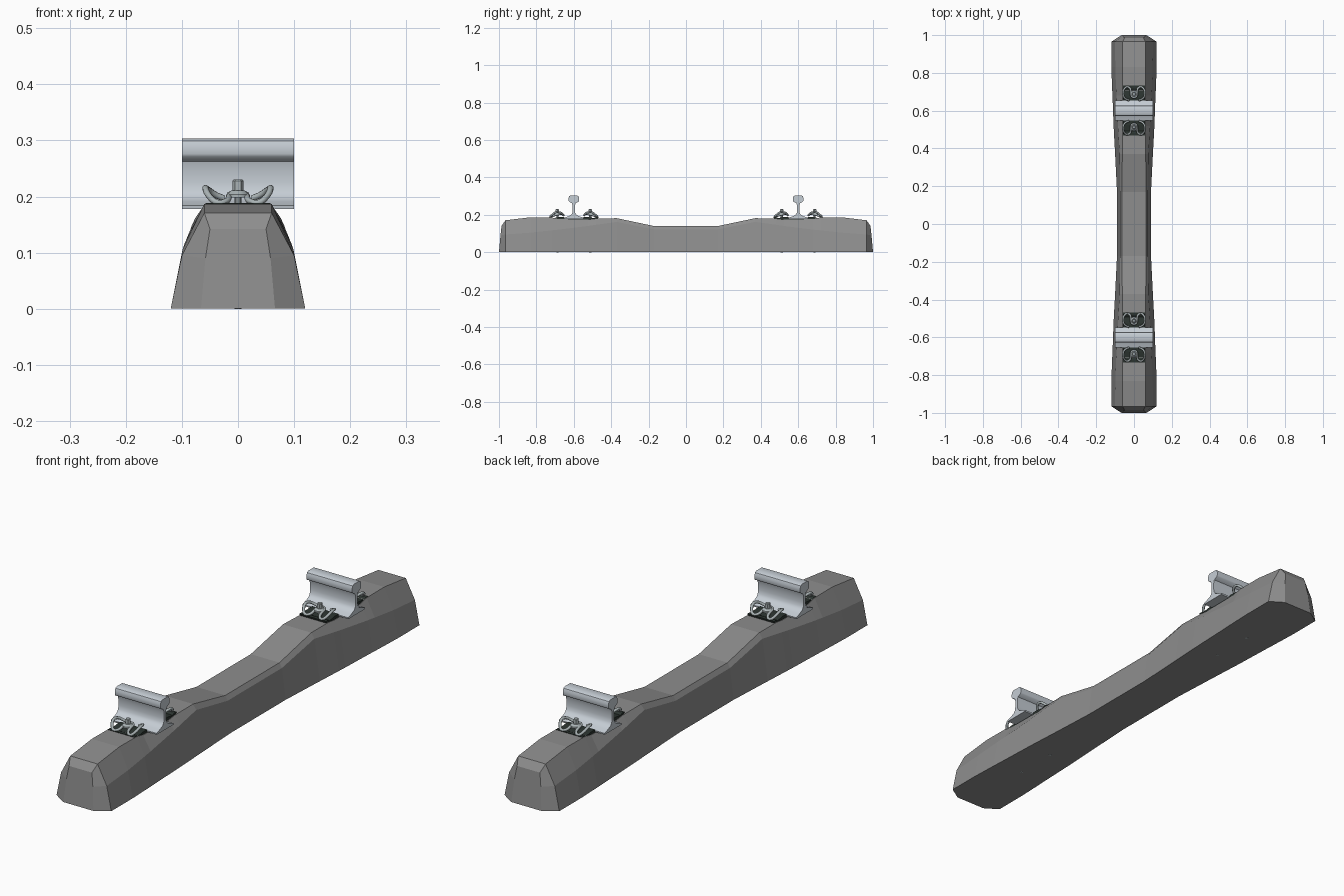
import bpy, bmesh, math
from mathutils import Vector

cube = bpy.data.objects.get("Cube")
if cube:
    bpy.data.objects.remove(cube)


def material(name, rgb, rough=0.7):
    m = bpy.data.materials.new(name)
    m.use_nodes = True
    m.diffuse_color = (*rgb, 1)
    b = next(n for n in m.node_tree.nodes if n.type == "BSDF_PRINCIPLED")
    b.inputs["Base Color"].default_value = (*rgb, 1)
    b.inputs["Roughness"].default_value = rough
    return m


CONCRETE = material("concrete grey", (0.27, 0.27, 0.27))
STEEL = material("rail steel", (0.56, 0.61, 0.66))
CLIP = material("clip steel", (0.40, 0.45, 0.46))
PLATE = material("dark plate", (0.025, 0.035, 0.03))


def finish(name, bm, mat, smooth=None):
    bmesh.ops.recalc_face_normals(bm, faces=bm.faces)
    me = bpy.data.meshes.new(name)
    bm.to_mesh(me)
    bm.free()
    ob = bpy.data.objects.new(name, me)
    bpy.context.collection.objects.link(ob)
    me.materials.append(mat)
    if smooth:
        shade(ob, smooth)
    return ob


def shade(ob, angle):
    bpy.ops.object.select_all(action="DESELECT")
    ob.select_set(True)
    bpy.context.view_layer.objects.active = ob
    bpy.ops.object.shade_smooth_by_angle(angle=math.radians(angle))


def loft(name, rings, mat, smooth=None):
    """Skin closed rings of points and cap both ends."""
    bm = bmesh.new()
    vs = [[bm.verts.new(p) for p in ring] for ring in rings]
    n = len(vs[0])
    for a, b in zip(vs, vs[1:]):
        for i in range(n):
            j = (i + 1) % n
            bm.faces.new((a[i], a[j], b[j], b[i]))
    bm.faces.new(vs[0])
    bm.faces.new(vs[-1])
    return finish(name, bm, mat, smooth)


def mirror_ring(half):
    return half + [(-x, y, z) for x, y, z in reversed(half)]


# Sleeper: y, bottom half width, shoulder half width and height, top half width and height
stations = [
    (0.17, 0.09, 0.074, 0.122, 0.063, 0.14),
    (0.37, 0.10, 0.076, 0.162, 0.062, 0.182),
    (0.48, 0.106, 0.083, 0.147, 0.06, 0.180),
    (0.52, 0.108, 0.085, 0.141, 0.06, 0.175),
    (0.68, 0.114, 0.093, 0.121, 0.06, 0.177),
    (0.72, 0.116, 0.095, 0.117, 0.06, 0.186),
    (0.83, 0.12, 0.099, 0.105, 0.06, 0.187),
    (0.965, 0.12, 0.10, 0.095, 0.06, 0.171),
]
half_rings = [[(b, y, 0), (s, y, sz), (t, y, tz)] for y, b, s, sz, t, tz in stations]
half_rings.append([(0.066, 1.0, 0), (0.058, 0.992, 0.09), (0.05, 0.986, 0.142)])
rings = [mirror_ring(h) for h in half_rings]
back = [[(x, -y, z) for x, y, z in r] for r in reversed(rings)]
loft("concrete_sleeper", back + rings, CONCRETE)

# Rail profile: distance from the rail centre line, height
RAIL = [(0.052, 0.178), (0.053, 0.184), (0.032, 0.191), (0.015, 0.199), (0.008, 0.21),
        (0.006, 0.225), (0.006, 0.248), (0.01, 0.262), (0.026, 0.271), (0.028, 0.276),
        (0.028, 0.29), (0.025, 0.299), (0.018, 0.303)]
rail_outline = RAIL + [(-d, z) for d, z in reversed(RAIL)]


def box(name, centre, size, mat):
    bm = bmesh.new()
    bmesh.ops.create_cube(bm, size=1)
    for v in bm.verts:
        v.co = Vector(c + p * s for c, p, s in zip(centre, v.co, size))
    return finish(name, bm, mat)


def turned(name, x, y, profile, sides, mat):
    """Stack of circles given as radius, height."""
    rings = [[(x + r * math.cos(2 * math.pi * i / sides),
               y + r * math.sin(2 * math.pi * i / sides), z) for i in range(sides)]
             for r, z in profile]
    return loft(name, rings, mat, 35)


# Half of the bent spring clip: x, distance from the rail centre, height
CLIP_HALF = [(0.013, 0.076, 0.204), (0.016, 0.098, 0.199), (0.021, 0.118, 0.192),
             (0.036, 0.126, 0.189), (0.050, 0.117, 0.199), (0.058, 0.096, 0.214),
             (0.053, 0.072, 0.212), (0.040, 0.060, 0.203), (0.026, 0.055, 0.197)]


def spring_clip(name, place):
    path = [(-x, d, z) for x, d, z in reversed(CLIP_HALF)] + [(0, 0.069, 0.205)] + CLIP_HALF
    cu = bpy.data.curves.new(name, "CURVE")
    cu.dimensions = "3D"
    cu.bevel_depth = 0.0055
    cu.bevel_resolution = 2
    cu.resolution_u = 4
    cu.use_fill_caps = True
    sp = cu.splines.new("BEZIER")
    sp.bezier_points.add(len(path) - 1)
    for bp, (x, d, z) in zip(sp.bezier_points, path):
        bp.co = (x, place(d), z)
        bp.handle_left_type = bp.handle_right_type = "AUTO"
    cu.materials.append(CLIP)
    ob = bpy.data.objects.new(name, cu)
    bpy.context.collection.objects.link(ob)
    bpy.ops.object.select_all(action="DESELECT")
    ob.select_set(True)
    bpy.context.view_layer.objects.active = ob
    bpy.ops.object.convert(target="MESH")
    shade(bpy.context.object, 50)


for end, yc in (("front", -0.6), ("back", 0.6)):
    loft(end + "_rail", [[(x, yc + d, z) for d, z in rail_outline] for x in (-0.1, 0.1)],
         STEEL, 40)
    box(end + "_rail_pad", (0, yc, 0.1765), (0.12, 0.104, 0.004), PLATE)
    for side, s in (("near", -1), ("far", 1)):
        name = end + "_" + side

        def place(d):
            return yc + s * d

        # Angled guide plate with a raised rear lip
        guide = [(0.053, 0.168), (0.053, 0.188), (0.075, 0.188), (0.108, 0.183),
                 (0.118, 0.188), (0.132, 0.188), (0.126, 0.168)]
        loft(name + "_guide_plate", [[(x, place(d), z) for d, z in guide]
                                     for x in (-0.058, 0.058)], PLATE)
        spring_clip(name + "_spring_clip", place)
        # Sleeper screw with washer and square-shouldered head
        y = place(0.088)
        turned(name + "_washer", 0, y, [(0.02, 0.198), (0.02, 0.204), (0.012, 0.211)], 16, CLIP)
        turned(name + "_screw_head", 0, y, [(0.010, 0.208), (0.010, 0.228), (0.008, 0.23)], 6, CLIP)
        turned(name + "_screw_shaft", 0, y, [(0.006, -0.0005), (0.006, 0.2)], 10, CLIP)
